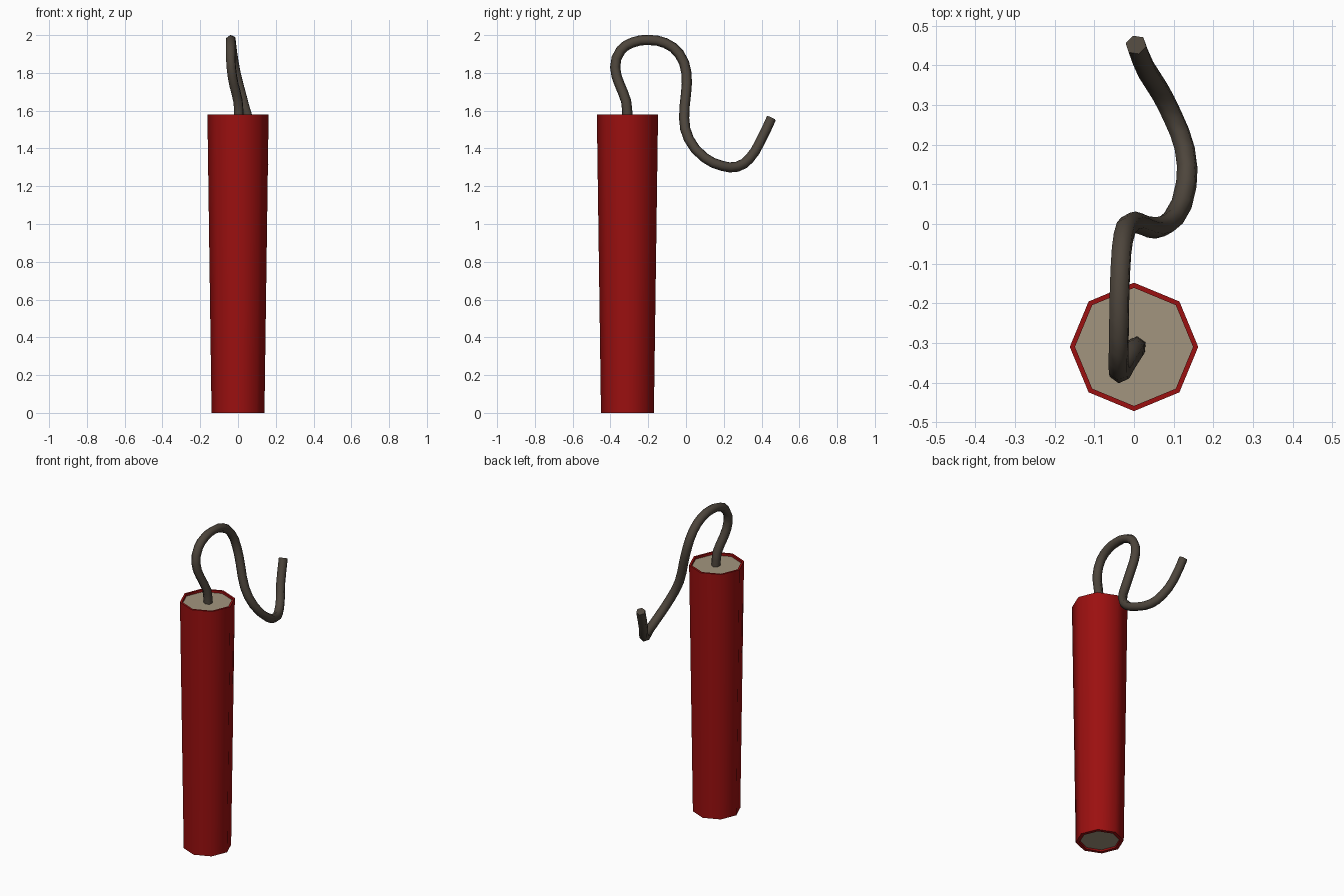
import bpy, bmesh, math

if "Cube" in bpy.data.objects:
    bpy.data.objects.remove(bpy.data.objects["Cube"])


def material(name, color):
    m = bpy.data.materials.new(name)
    m.diffuse_color = (*color, 1)
    m.use_nodes = True
    m.node_tree.nodes["Principled BSDF"].inputs["Base Color"].default_value = m.diffuse_color
    return m


red = material("red_paper", (0.33, 0.005, 0.005))
tan = material("tan_filling", (0.36, 0.30, 0.21))
brown = material("fuse_brown", (0.075, 0.06, 0.045))

SIDES = 8
STICK_Y = -0.31


def lathe(name, profile, mat, cap=False):
    """Turn (radius, z) points into an eight-sided part; a single ring becomes a disc."""
    bm = bmesh.new()
    rings = []
    for r, z in profile:
        rings.append([bm.verts.new((r * math.cos(i * math.tau / SIDES),
                                    r * math.sin(i * math.tau / SIDES) + STICK_Y, z))
                      for i in range(SIDES)])
    for a, b in zip(rings, rings[1:]):
        for i in range(SIDES):
            j = (i + 1) % SIDES
            bm.faces.new((a[i], a[j], b[j], b[i]))
    if cap:
        bm.faces.new(rings[0] if profile[0][1] > 1 else rings[0][::-1])
    me = bpy.data.meshes.new(name)
    bm.to_mesh(me)
    bm.free()
    me.materials.append(mat)
    ob = bpy.data.objects.new(name, me)
    bpy.context.collection.objects.link(ob)
    return ob


def smooth(ob, angle):
    bpy.ops.object.select_all(action='DESELECT')
    ob.select_set(True)
    bpy.context.view_layer.objects.active = ob
    bpy.ops.object.shade_smooth_by_angle(angle=math.radians(angle))


# Tapered paper tube with thin rims folded inward
tube = lathe("paper_tube", [(0.116, 0.01), (0.118, 0), (0.14, 0), (0.162, 1.58),
                            (0.149, 1.58), (0.149, 1.565)], red)
smooth(tube, 50)

# Filling seen at both ends
lathe("top_filling", [(0.149, 1.565)], tan, cap=True)
lathe("bottom_filling", [(0.116, 0.01)], tan, cap=True)

# Curled fuse swept along a path
path = [(0.005, -0.31, 1.56), (0.0, -0.317, 1.65), (-0.022, -0.352, 1.74),
        (-0.036, -0.375, 1.83), (-0.039, -0.345, 1.92), (-0.038, -0.28, 1.962),
        (-0.037, -0.2, 1.974), (-0.034, -0.11, 1.958), (-0.027, -0.035, 1.9),
        (-0.01, 0.002, 1.8), (0.018, 0.0, 1.69), (0.055, -0.01, 1.56),
        (0.1, 0.015, 1.45), (0.132, 0.1, 1.35), (0.128, 0.19, 1.308),
        (0.098, 0.27, 1.303), (0.065, 0.335, 1.345), (0.03, 0.39, 1.43),
        (0.005, 0.452, 1.56)]
cu = bpy.data.curves.new("fuse", 'CURVE')
cu.dimensions = '3D'
cu.bevel_depth = 0.027
cu.bevel_resolution = 1
cu.resolution_u = 2
cu.use_fill_caps = True
sp = cu.splines.new('BEZIER')
sp.bezier_points.add(len(path) - 1)
for bp, co in zip(sp.bezier_points, path):
    bp.co = co
    bp.handle_left_type = bp.handle_right_type = 'AUTO'
cu.materials.append(brown)
fuse = bpy.data.objects.new("fuse", cu)
bpy.context.collection.objects.link(fuse)
bpy.ops.object.select_all(action='DESELECT')
fuse.select_set(True)
bpy.context.view_layer.objects.active = fuse
bpy.ops.object.convert(target='MESH')
smooth(bpy.context.view_layer.objects.active, 65)
